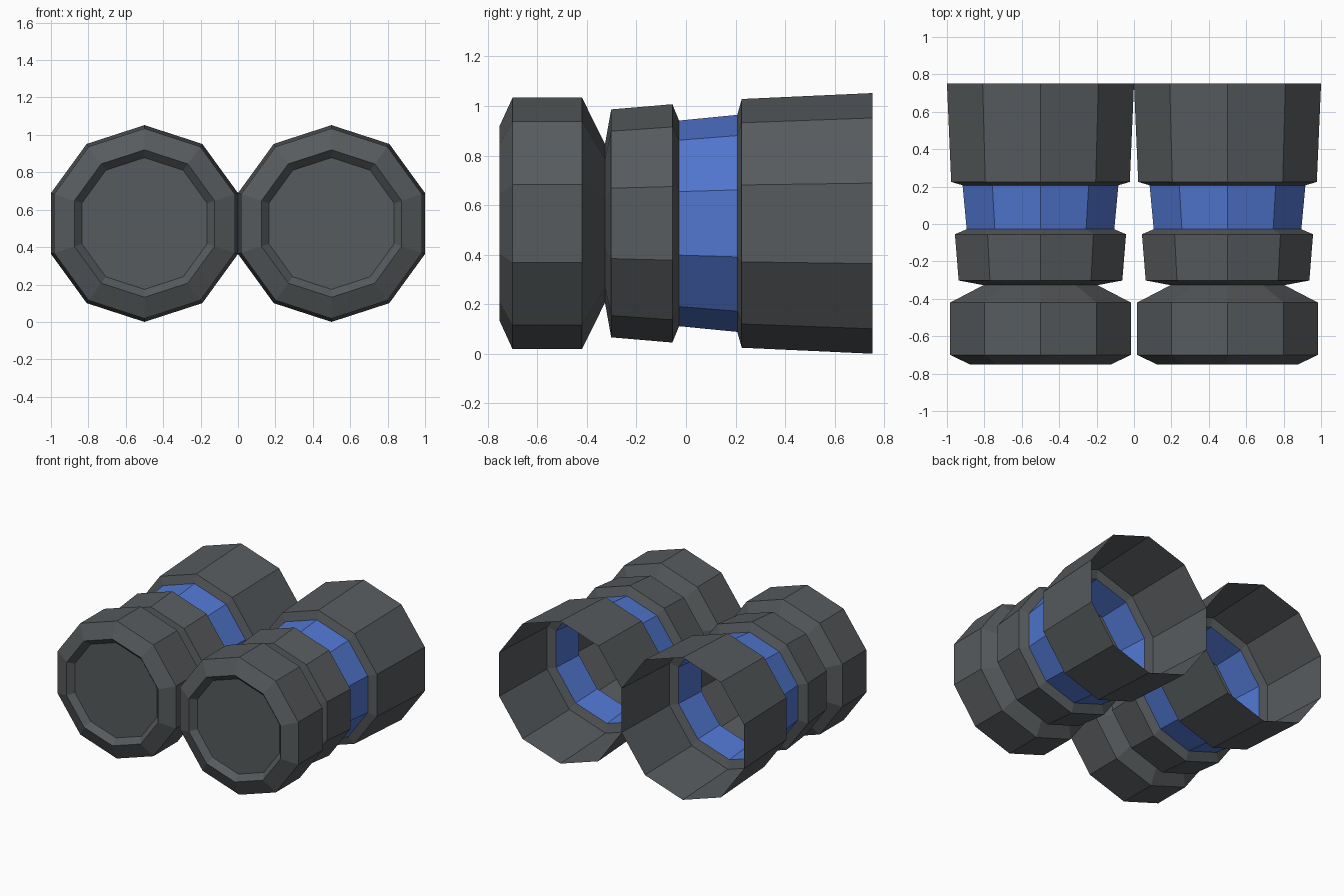
import bpy
import bmesh
from math import cos, sin, tau

SIDES = 10
CENTRE_Z = 0.526

cube = bpy.data.objects.get("Cube")
if cube:
    bpy.data.objects.remove(cube, do_unlink=True)


def make_material(name, colour):
    mat = bpy.data.materials.new(name)
    mat.use_nodes = True
    mat.diffuse_color = colour
    mat.node_tree.nodes["Principled BSDF"].inputs["Base Color"].default_value = colour
    return mat


grey = make_material("dark_grey", (0.095, 0.104, 0.110, 1))
blue = make_material("blue", (0.080, 0.180, 0.620, 1))


def tube(name, x, profile, mat, cap_start=False):
    """Faceted tube along y from (y, radius) pairs, listed front to back."""
    bm = bmesh.new()
    rings = []
    for y, r in profile:
        rings.append([bm.verts.new((r * sin(tau * i / SIDES), y, r * cos(tau * i / SIDES)))
                      for i in range(SIDES)])
    for a, b in zip(rings, rings[1:]):
        for i in range(SIDES):
            j = (i + 1) % SIDES
            bm.faces.new((a[i], b[i], b[j], a[j]))
    if cap_start:
        bm.faces.new(rings[0])
    mesh = bpy.data.meshes.new(name)
    bm.to_mesh(mesh)
    bm.free()
    mesh.materials.append(mat)
    obj = bpy.data.objects.new(name, mesh)
    obj.location = (x, 0, CENTRE_Z)
    bpy.context.collection.objects.link(obj)


# Front cap with a recessed disc, tapering back to the neck
eyepiece = [(-0.71, 0.352), (-0.752, 0.394), (-0.70, 0.508), (-0.42, 0.508), (-0.327, 0.32)]
# Ring between the neck and the coloured band
collar = [(-0.327, 0.32), (-0.302, 0.46), (-0.055, 0.481), (-0.028, 0.415)]
band = [(-0.028, 0.415), (0.207, 0.438)]
# Wide barrel, open at the back
barrel = [(0.207, 0.438), (0.225, 0.502), (0.752, 0.526)]

for side, x in (("left", 0.5), ("right", -0.5)):
    tube(side + "_eyepiece", x, eyepiece, grey, cap_start=True)
    tube(side + "_collar", x, collar, grey)
    tube(side + "_band", x, band, blue)
    tube(side + "_barrel", x, barrel, grey)
